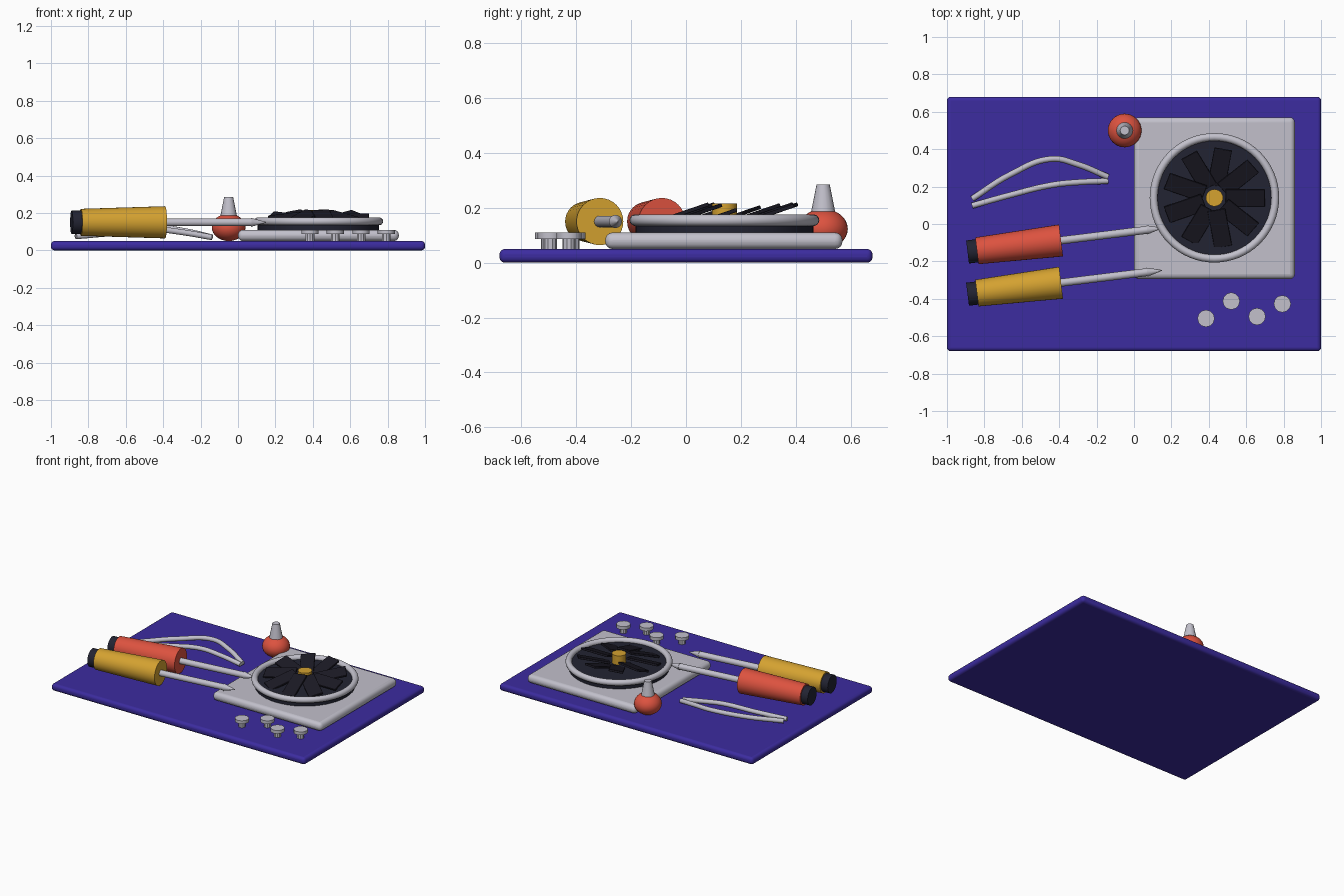
import bpy
from math import radians, cos, sin, tau
from mathutils import Matrix, Vector

old = bpy.data.objects.get("Cube")
if old:
    bpy.data.objects.remove(old, do_unlink=True)


def material(name, *rgb):
    m = bpy.data.materials.new(name)
    m.use_nodes = True
    m.diffuse_color = (*rgb, 1)
    m.node_tree.nodes["Principled BSDF"].inputs["Base Color"].default_value = (*rgb, 1)
    return m


PURPLE = material("purple mat", 0.045, 0.025, 0.35)
METAL = material("light metal", 0.54, 0.53, 0.6)
RED = material("red rubber", 0.72, 0.085, 0.05)
YELLOW = material("yellow plastic", 0.66, 0.36, 0.03)
DARK = material("dark plastic", 0.016, 0.017, 0.032)
BLACK = material("blade black", 0.011, 0.01, 0.018)


def finish(name, mat, smooth=True):
    ob = bpy.context.object
    ob.name = name
    ob.data.materials.append(mat)
    if smooth:
        bpy.ops.object.shade_smooth_by_angle(angle=radians(35))
    return ob


def slab(name, mat, center, size, bevel):
    bpy.ops.mesh.primitive_cube_add(size=1, location=center)
    bpy.context.object.scale = size
    bpy.ops.object.transform_apply(location=False, rotation=False)
    ob = finish(name, mat)
    if bevel:
        mod = ob.modifiers.new("rounded edge", 'BEVEL')
        mod.width, mod.segments = bevel, 4
    return ob


def cone(name, mat, start, end, r1, r2, sides=32):
    """Cone or cylinder running between two points."""
    a, b = Vector(start), Vector(end)
    bpy.ops.mesh.primitive_cone_add(vertices=sides, radius1=r1, radius2=r2, depth=(b - a).length,
                                    location=(a + b) / 2,
                                    rotation=(b - a).to_track_quat('Z', 'Y').to_euler())
    return finish(name, mat)


# Work mat and fan base
slab("work_mat", PURPLE, (0, 0, 0.025), (2, 1.36, 0.05), 0.02)
slab("fan_base_plate", METAL, (0.43, 0.138, 0.08), (0.86, 0.865, 0.06), 0.027)

# Fan housing, ring and hub
FX, FY = 0.43, 0.14
cone("fan_disc", DARK, (FX, FY, 0.1), (FX, FY, 0.15), 0.325, 0.325, 48)
bpy.ops.mesh.primitive_torus_add(major_radius=0.325, minor_radius=0.021, major_segments=64,
                                 minor_segments=14, location=(FX, FY, 0.155))
finish("fan_ring", METAL)
cone("fan_hub", YELLOW, (FX, FY, 0.14), (FX, FY, 0.215), 0.046, 0.046, 24)

# Fan blades, all pitched up toward the back
for i in range(9):
    a = i * tau / 9
    blade = slab(f"fan_blade_{i + 1}", BLACK, (0, 0, 0), (0.21, 0.095, 0.014), 0.003)
    blade.matrix_world = (Matrix.Translation((FX + 0.165 * cos(a), FY + 0.165 * sin(a), 0.177))
                          @ Matrix.Rotation(radians(19), 4, 'X') @ Matrix.Rotation(a, 4, 'Z'))


# Screwdrivers
def screwdriver(name, mat, y):
    def at(x):
        return (x, y + 0.123 * (x + 0.39), 0.15)
    cone(name + "_end_cap", DARK, at(-0.89), at(-0.83), 0.062, 0.062)
    cone(name + "_handle", mat, at(-0.84), at(-0.39), 0.072, 0.086)
    cone(name + "_shaft", METAL, at(-0.4), at(0.07), 0.021, 0.021, 16)
    cone(name + "_tip", METAL, at(0.07), at(0.15), 0.024, 0.002, 16)


screwdriver("red_screwdriver", RED, -0.088)
screwdriver("yellow_screwdriver", YELLOW, -0.314)


# Tweezers: two bent wire arms
def wire(name, points, radius):
    cu = bpy.data.curves.new(name, 'CURVE')
    cu.dimensions = '3D'
    cu.bevel_depth, cu.bevel_resolution = radius, 3
    cu.use_fill_caps = True
    sp = cu.splines.new('BEZIER')
    sp.bezier_points.add(len(points) - 1)
    for bp, p in zip(sp.bezier_points, points):
        bp.co = p
        bp.handle_left_type = bp.handle_right_type = 'AUTO'
    ob = bpy.data.objects.new(name, cu)
    bpy.context.collection.objects.link(ob)
    cu.materials.append(METAL)


wire("tweezer_back_arm", [(-0.865, 0.135, 0.075), (-0.66, 0.265, 0.1), (-0.44, 0.348, 0.122),
                          (-0.3, 0.318, 0.106), (-0.14, 0.252, 0.07)], 0.016)
wire("tweezer_front_arm", [(-0.865, 0.098, 0.075), (-0.66, 0.155, 0.093), (-0.44, 0.208, 0.112),
                           (-0.3, 0.223, 0.097), (-0.14, 0.23, 0.07)], 0.016)

# Air blower: squashed bulb with nozzle
BX, BY = -0.05, 0.5
bpy.ops.mesh.primitive_uv_sphere_add(segments=32, ring_count=16, radius=1, location=(BX, BY, 0.123))
bpy.context.object.scale = (0.09, 0.09, 0.073)
finish("blower_bulb", RED)
cone("blower_nozzle", METAL, (BX, BY, 0.175), (BX, BY, 0.285), 0.046, 0.024, 16)

# Loose screws standing on the mat
for i, (x, y) in enumerate([(0.385, -0.505), (0.52, -0.412), (0.658, -0.495), (0.793, -0.427)]):
    cone(f"screw_{i + 1}_shank", METAL, (x, y, 0.045), (x, y, 0.09), 0.024, 0.024, 10)
    cone(f"screw_{i + 1}_head", METAL, (x, y, 0.087), (x, y, 0.11), 0.046, 0.046, 12)
